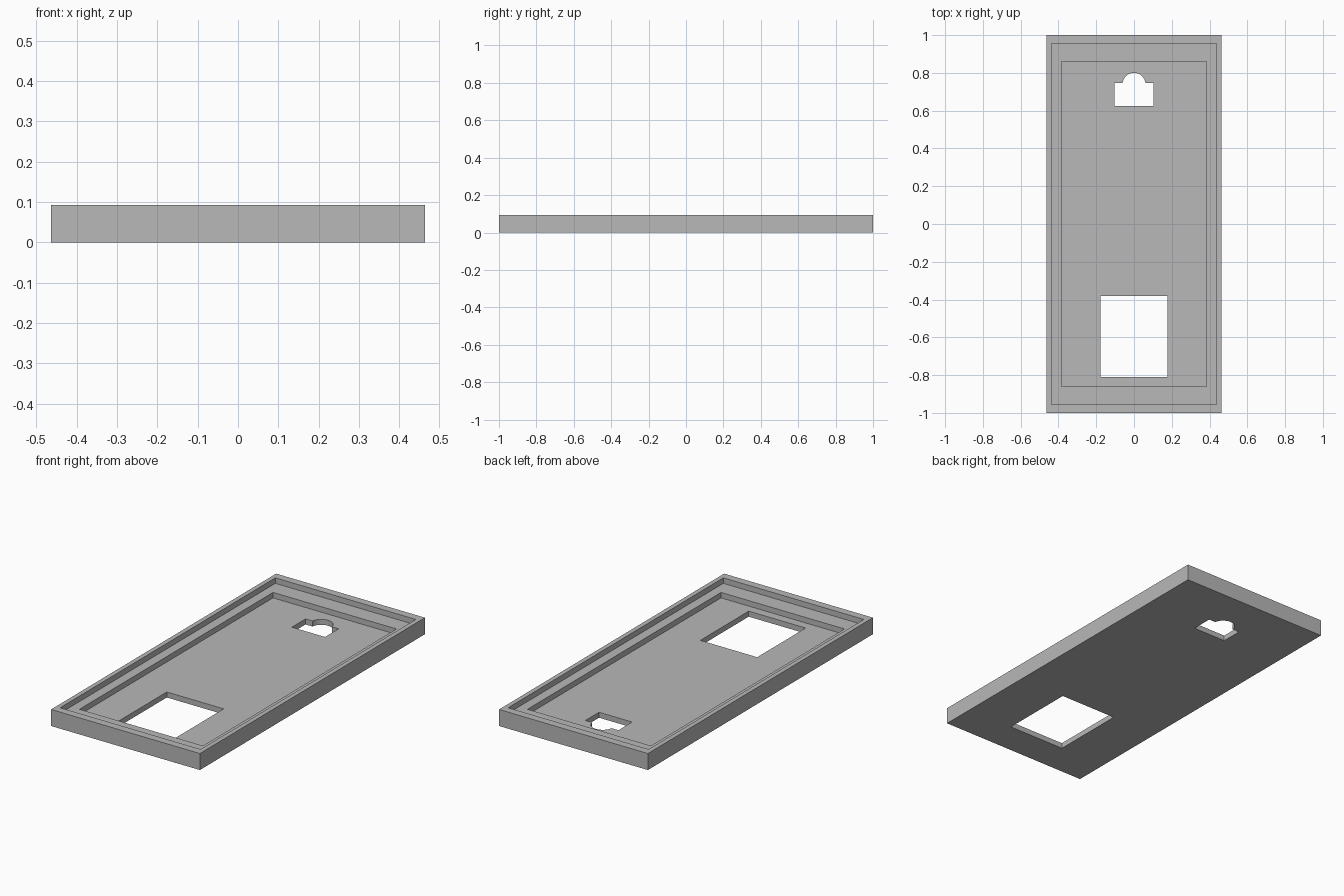
import bpy
import bmesh
from math import asin, sin, cos, pi

cube = bpy.data.objects.get("Cube")
if cube:
    bpy.data.objects.remove(cube, do_unlink=True)

HEIGHT = 0.093
STEP = HEIGHT / 3

grey = bpy.data.materials.new("plain_grey")
grey.use_nodes = True
colour = (0.48, 0.48, 0.48, 1)
grey.diffuse_color = colour
grey.node_tree.nodes["Principled BSDF"].inputs["Base Color"].default_value = colour


def prism(name, outline, bottom, top):
    """Extrude a counter-clockwise outline between two heights."""
    bm = bmesh.new()
    base = bm.faces.new([bm.verts.new((x, y, bottom)) for x, y in outline])
    result = bmesh.ops.extrude_face_region(bm, geom=[base])
    verts = [g for g in result["geom"] if isinstance(g, bmesh.types.BMVert)]
    bmesh.ops.translate(bm, verts=verts, vec=(0, 0, top - bottom))
    bmesh.ops.recalc_face_normals(bm, faces=bm.faces)
    mesh = bpy.data.meshes.new(name)
    bm.to_mesh(mesh)
    bm.free()
    mesh.materials.append(grey)
    obj = bpy.data.objects.new(name, mesh)
    bpy.context.collection.objects.link(obj)
    return obj


def rectangle(half_width, front, back):
    return [(-half_width, front), (half_width, front),
            (half_width, back), (-half_width, back)]


def arched_slot(half_width, bottom, shoulder, radius, centre):
    """Rectangle with a round arch rising from its upper edge."""
    start = asin((shoulder - centre) / radius)
    segments = 24
    arch = []
    for i in range(segments + 1):
        angle = start + (pi - 2 * start) * i / segments
        arch.append((radius * cos(angle), centre + radius * sin(angle)))
    corners = rectangle(half_width, bottom, shoulder)
    return corners[:3] + arch + corners[3:]


# Outer tray block
tray = prism("stepped_tray", rectangle(0.463, -1, 1), 0, HEIGHT)

# Two stepped recesses and two openings through the floor
cutters = [
    prism("upper_recess", rectangle(0.437, -0.956, 0.956), 2 * STEP, 2 * HEIGHT),
    prism("lower_recess", rectangle(0.384, -0.86, 0.86), STEP, 2 * HEIGHT),
    prism("window_opening", rectangle(0.177, -0.81, -0.38), -HEIGHT, 2 * HEIGHT),
    prism("arched_opening", arched_slot(0.103, 0.626, 0.747, 0.061, 0.739),
          -HEIGHT, 2 * HEIGHT),
]
bpy.context.view_layer.objects.active = tray
for cutter in cutters:
    cutter.hide_render = True
    cut = tray.modifiers.new(cutter.name, "BOOLEAN")
    cut.operation = "DIFFERENCE"
    cut.solver = "EXACT"
    cut.object = cutter
    bpy.ops.object.modifier_apply(modifier=cut.name)
    bpy.data.objects.remove(cutter, do_unlink=True)
